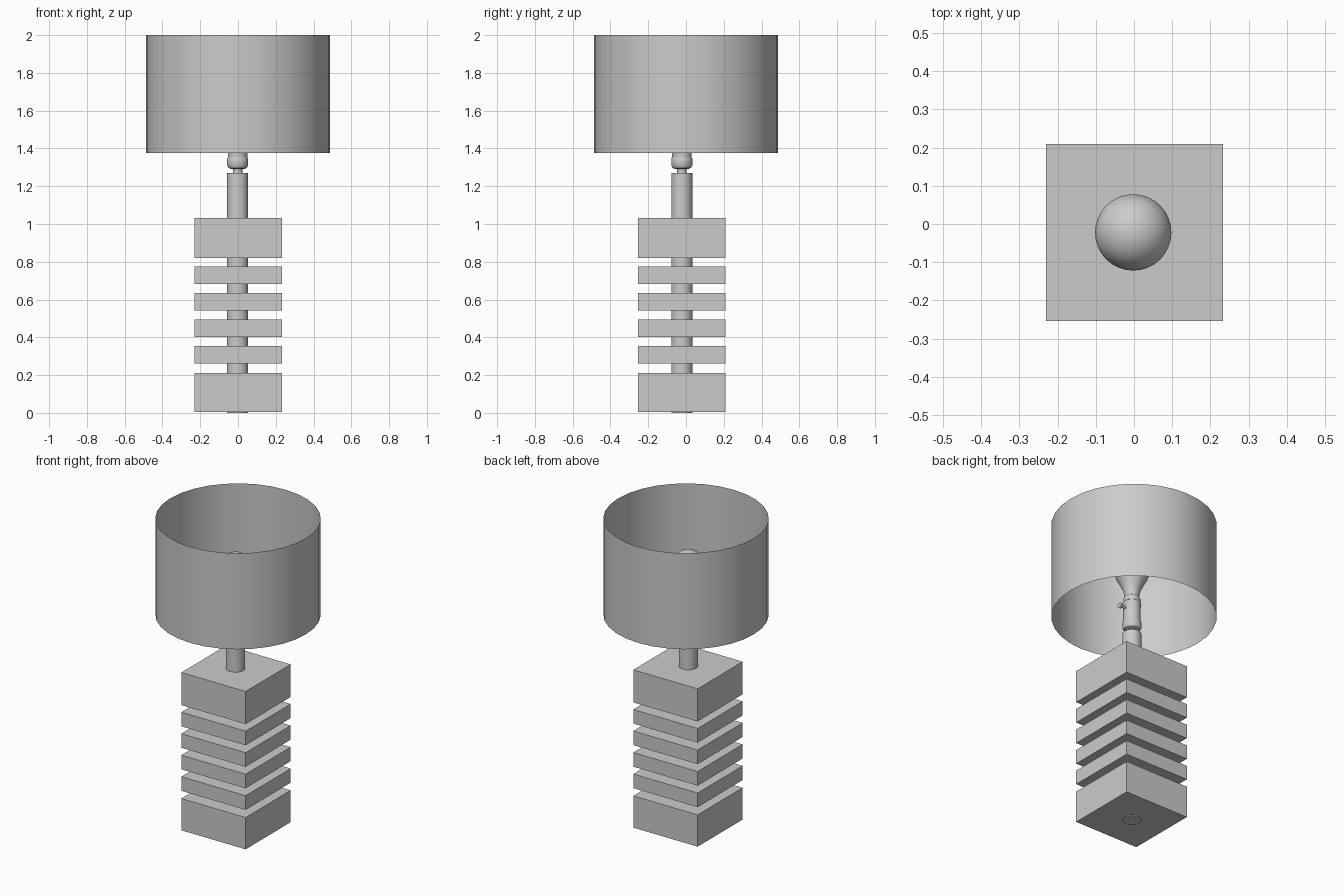
import bpy
import bmesh
import math
from mathutils import Matrix, Vector

cube = bpy.data.objects.get("Cube")
if cube:
    bpy.data.objects.remove(cube, do_unlink=True)

grey = bpy.data.materials.new("plain grey")
grey.use_nodes = True
grey.diffuse_color = (0.6, 0.6, 0.6, 1)
grey.node_tree.nodes["Principled BSDF"].inputs["Base Color"].default_value = (0.6, 0.6, 0.6, 1)

AXIS = Vector((-0.002, -0.022, 0))  # centre line of the stem


def finish(bm, name, place, smooth):
    """Turn a bmesh into a named object."""
    bmesh.ops.recalc_face_normals(bm, faces=bm.faces)
    mesh = bpy.data.meshes.new(name)
    bm.to_mesh(mesh)
    bm.free()
    mesh.materials.append(grey)
    obj = bpy.data.objects.new(name, mesh)
    obj.matrix_world = place
    bpy.context.collection.objects.link(obj)
    if smooth:
        bpy.ops.object.select_all(action='DESELECT')
        obj.select_set(True)
        bpy.context.view_layer.objects.active = obj
        bpy.ops.object.shade_smooth_by_angle(angle=math.radians(35))
    return obj


def lathe(name, profile, place, sides=32):
    """Revolve a (radius, height) profile around z."""
    bm = bmesh.new()
    verts = [bm.verts.new((r, 0, z)) for r, z in profile]
    edges = [bm.edges.new(pair) for pair in zip(verts, verts[1:])]
    bmesh.ops.spin(bm, geom=verts + edges, cent=(0, 0, 0), axis=(0, 0, 1),
                   angle=math.tau, steps=sides, use_duplicate=False)
    bmesh.ops.remove_doubles(bm, verts=bm.verts, dist=0.0001)
    return finish(bm, name, place, True)


def block(name, low, high):
    """Square slab threaded on the stem."""
    bm = bmesh.new()
    bmesh.ops.create_cube(bm, size=1)
    bmesh.ops.scale(bm, vec=(0.463, 0.463, high - low), verts=bm.verts)
    at = Vector((0.001, AXIS.y, (low + high) / 2))
    return finish(bm, name, Matrix.Translation(at), False)


stem_place = Matrix.Translation(AXIS)

# Stacked blocks
block("base_block", 0.005, 0.212)
for i in range(4):
    low = 0.262 + 0.14 * i
    block(f"slab_{i + 1}", low, low + 0.092)
block("top_block", 0.82, 1.032)

# Stem and narrow neck
lathe("stem", [(0, 0), (0.056, 0), (0.056, 1.27), (0, 1.27)], stem_place)
lathe("stem_neck", [(0.025, 1.265), (0.025, 1.31)], stem_place)

# Lamp socket: rounded cup, shell and collar
lathe("socket_cup", [(0, 1.291), (0.035, 1.291), (0.048, 1.297), (0.056, 1.312),
                     (0.056, 1.345), (0.053, 1.352), (0, 1.352)], stem_place)
lathe("socket_shell", [(0.052, 1.35), (0.052, 1.455), (0.055, 1.46),
                       (0.055, 1.475), (0.05, 1.48), (0.05, 1.505),
                       (0.044, 1.515), (0, 1.515)], stem_place)

# Switch key on the side of the socket
key_place = Matrix.Translation(AXIS + Vector((0, 0, 1.43))) @ Matrix.Rotation(math.pi / 2, 4, 'Y')
lathe("switch_key", [(0, 0.045), (0.008, 0.045), (0.008, 0.082), (0.017, 0.085),
                     (0.017, 0.095), (0, 0.095)], key_place, 16)

# Bulb: flared neck running into a round globe
globe_z, globe_r = 1.682, 0.1
bulb = [(0.042, 1.51), (0.045, 1.54), (0.054, 1.57), (0.068, 1.6), (0.084, 1.63)]
for i in range(11):
    a = math.radians(-18 + 10.8 * i)
    bulb.append((globe_r * math.cos(a), globe_z + globe_r * math.sin(a)))
bulb[-1] = (0, globe_z + globe_r)
lathe("bulb", bulb, stem_place)

# Open drum shade
lathe("shade", [(0.488, 1.375), (0.488, 2.0)], Matrix.Identity(4))
